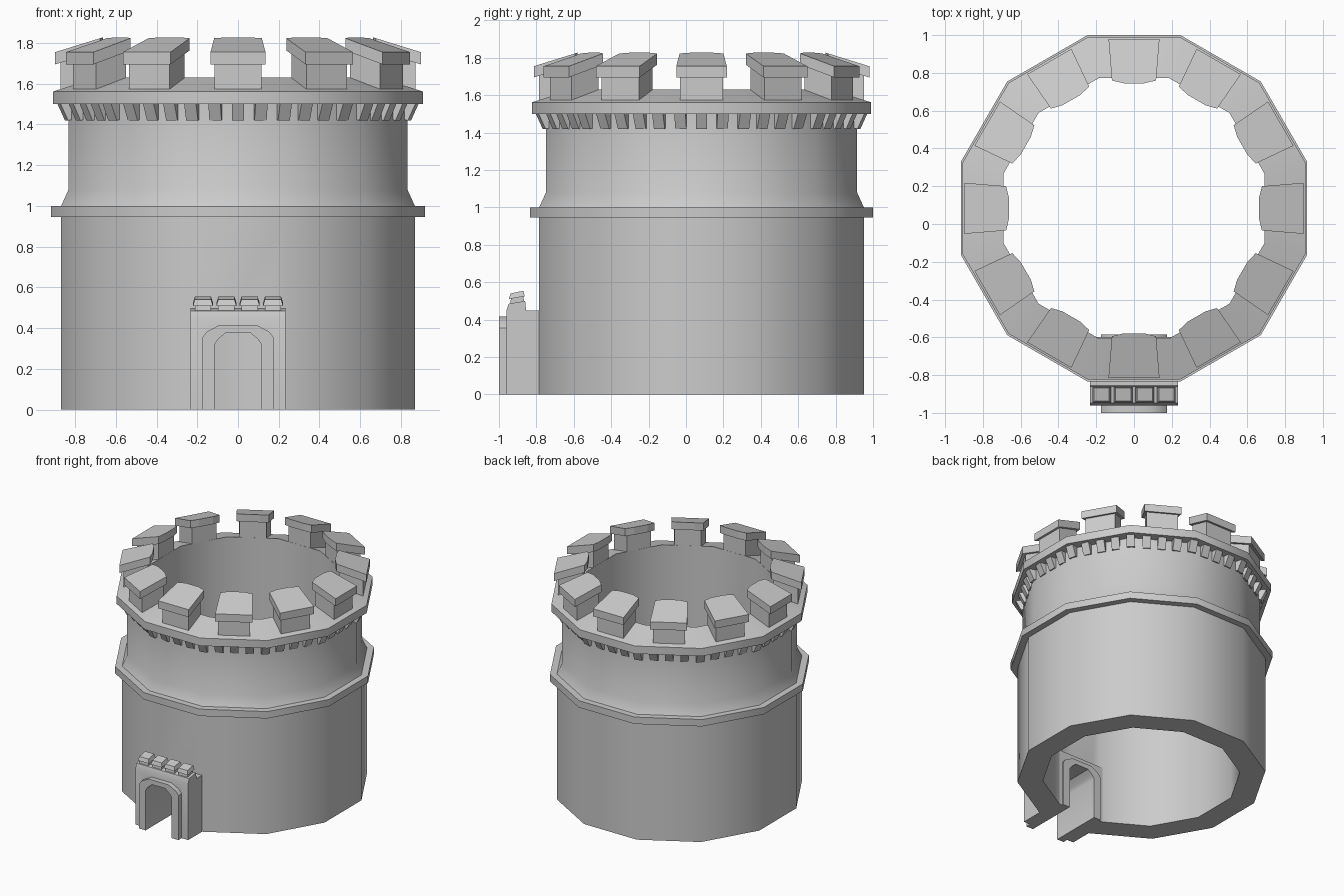
import bpy, bmesh, math
from mathutils import Matrix, Vector

if "Cube" in bpy.data.objects:
    bpy.data.objects.remove(bpy.data.objects["Cube"])

CY = 0.083                      # tower axis position in y
SIDES = 12
HALF = math.pi / SIDES


def make(name, bm, smooth=False):
    bmesh.ops.recalc_face_normals(bm, faces=bm.faces)
    me = bpy.data.meshes.new(name)
    bm.to_mesh(me)
    bm.free()
    ob = bpy.data.objects.new(name, me)
    bpy.context.collection.objects.link(ob)
    if smooth:
        bpy.ops.object.select_all(action='DESELECT')
        ob.select_set(True)
        bpy.context.view_layer.objects.active = ob
        bpy.ops.object.shade_smooth_by_angle(angle=math.radians(35))
    return ob


def loft(bm, a, b):
    """Closed solid between two matching outlines."""
    va = [bm.verts.new(p) for p in a]
    vb = [bm.verts.new(p) for p in b]
    n = len(a)
    bm.faces.new(va)
    bm.faces.new(vb[::-1])
    for i in range(n):
        j = (i + 1) % n
        bm.faces.new((va[i], vb[i], vb[j], va[j]))
    return va + vb


def place(bm, verts, angle):
    """Swing a part modelled on the front (-y) side around the tower axis."""
    m = Matrix.Translation((0, CY, 0)) @ Matrix.Rotation(angle, 4, 'Z')
    bmesh.ops.transform(bm, matrix=m, verts=verts)


def extrude_y(bm, pts, y0, y1):
    return loft(bm, [(x, y0, z) for x, z in pts], [(x, y1, z) for x, z in pts])


def extrude_x(bm, pts, x0, x1):
    return loft(bm, [(x0, y, z) for y, z in pts], [(x1, y, z) for y, z in pts])


def arch(w, spring, shoulder, top, bottom=0.0):
    right = [(w, bottom), (w, spring), (w * 0.86, shoulder), (w * 0.5, top)]
    return right + [(-x, z) for x, z in reversed(right)]


# tower wall: closed profile (apothem, z) turned through twelve sides
profile = [(0.69, 0), (0.868, 0), (0.868, 0.945), (0.917, 0.945), (0.917, 1.0),
           (0.868, 1.0), (0.832, 1.08), (0.832, 1.5), (0.907, 1.5),
           (0.907, 1.562), (0.69, 1.63)]
bm = bmesh.new()
rings = []
for k in range(SIDES):
    a = (2 * k + 1) * HALF
    rings.append([bm.verts.new((r / math.cos(HALF) * math.sin(a),
                                CY - r / math.cos(HALF) * math.cos(a), z))
                  for r, z in profile])
for k in range(SIDES):
    p, q = rings[k], rings[(k + 1) % SIDES]
    for i in range(len(profile)):
        j = (i + 1) % len(profile)
        bm.faces.new((p[i], p[j], q[j], q[i]))
tower = make("tower_wall", bm)

# gatehouse block running through the wall
bm = bmesh.new()
extrude_x(bm, [(-0.96, 0), (-0.96, 0.45), (-0.948, 0.485), (-0.86, 0.5),
               (-0.855, 0.45), (-0.597, 0.45), (-0.597, 0)], -0.232, 0.232)
gate = make("gate_block", bm)

# arched surround, proud at the front and slightly proud inside
bm = bmesh.new()
extrude_y(bm, arch(0.175, 0.355, 0.385, 0.417), -1.0, -0.585)
surround = make("gate_surround", bm)

# cutter for the passage
bm = bmesh.new()
extrude_y(bm, arch(0.115, 0.32, 0.345, 0.38, -0.1), -1.2, -0.4)
cutter = make("passage_cutter", bm)
cutter.hide_render = True
cutter.hide_set(True)

for ob in (tower, gate, surround):
    mod = ob.modifiers.new("passage", 'BOOLEAN')
    mod.operation = 'DIFFERENCE'
    mod.solver = 'EXACT'
    mod.object = cutter
    bpy.context.view_layer.update()
    dg = bpy.context.evaluated_depsgraph_get()
    me = bpy.data.meshes.new_from_object(ob.evaluated_get(dg))
    ob.modifiers.clear()
    ob.data = me
    bpy.ops.object.select_all(action='DESELECT')
    ob.select_set(True)
    bpy.context.view_layer.objects.active = ob
    bpy.ops.object.shade_smooth_by_angle(angle=math.radians(35))
bpy.data.objects.remove(cutter)

# small battlements on the gatehouse
bm = bmesh.new()
for x in (-0.172, -0.057, 0.057, 0.172):
    extrude_x(bm, [(-0.94, 0.48), (-0.936, 0.515), (-0.87, 0.53), (-0.865, 0.49)],
              x - 0.04, x + 0.04)
    loft(bm, [(x + sx * 0.049, y, z) for sx, y, z in
              ((-1, -0.948, 0.51), (1, -0.948, 0.51), (1, -0.863, 0.525), (-1, -0.863, 0.525))],
         [(x + sx * 0.04, y, z) for sx, y, z in
          ((-1, -0.938, 0.54), (1, -0.938, 0.54), (1, -0.868, 0.555), (-1, -0.868, 0.555))])
make("gate_battlements", bm)

# big battlements: a post and a sloping cap on every face
bm = bmesh.new()
for k in range(SIDES):
    post = [(-0.115, -0.87), (0.115, -0.87), (0.097, -0.692), (-0.097, -0.692)]
    v = loft(bm, [(x, y, 1.55) for x, y in post],
             [(x, y, 1.72 if y < -0.8 else 1.775) for x, y in post])
    cap = [(-0.135, -0.897), (0.135, -0.897), (0.117, -0.677),
           (0.055, -0.662), (-0.055, -0.662), (-0.117, -0.677)]
    z = lambda y: 1.695 + (y + 0.897) * 0.31
    v += loft(bm, [(x, y, z(y)) for x, y in cap],
              [(x, y, z(y) + 0.06) for x, y in cap])
    place(bm, v, k * 2 * HALF)
make("battlements", bm)

# row of slanted brackets under the parapet
bm = bmesh.new()
COUNT = 48
for k in range(COUNT):
    a = k * 2 * math.pi / COUNT
    off = (a + HALF) % (2 * HALF) - HALF
    d = 0.832 / math.cos(off) - 0.832
    v = extrude_x(bm, [(-0.80 - d, 1.425), (-0.842 - d, 1.42),
                       (-0.882 - d, 1.505), (-0.80 - d, 1.505)], -0.03, 0.03)
    place(bm, v, a)
make("parapet_brackets", bm)
